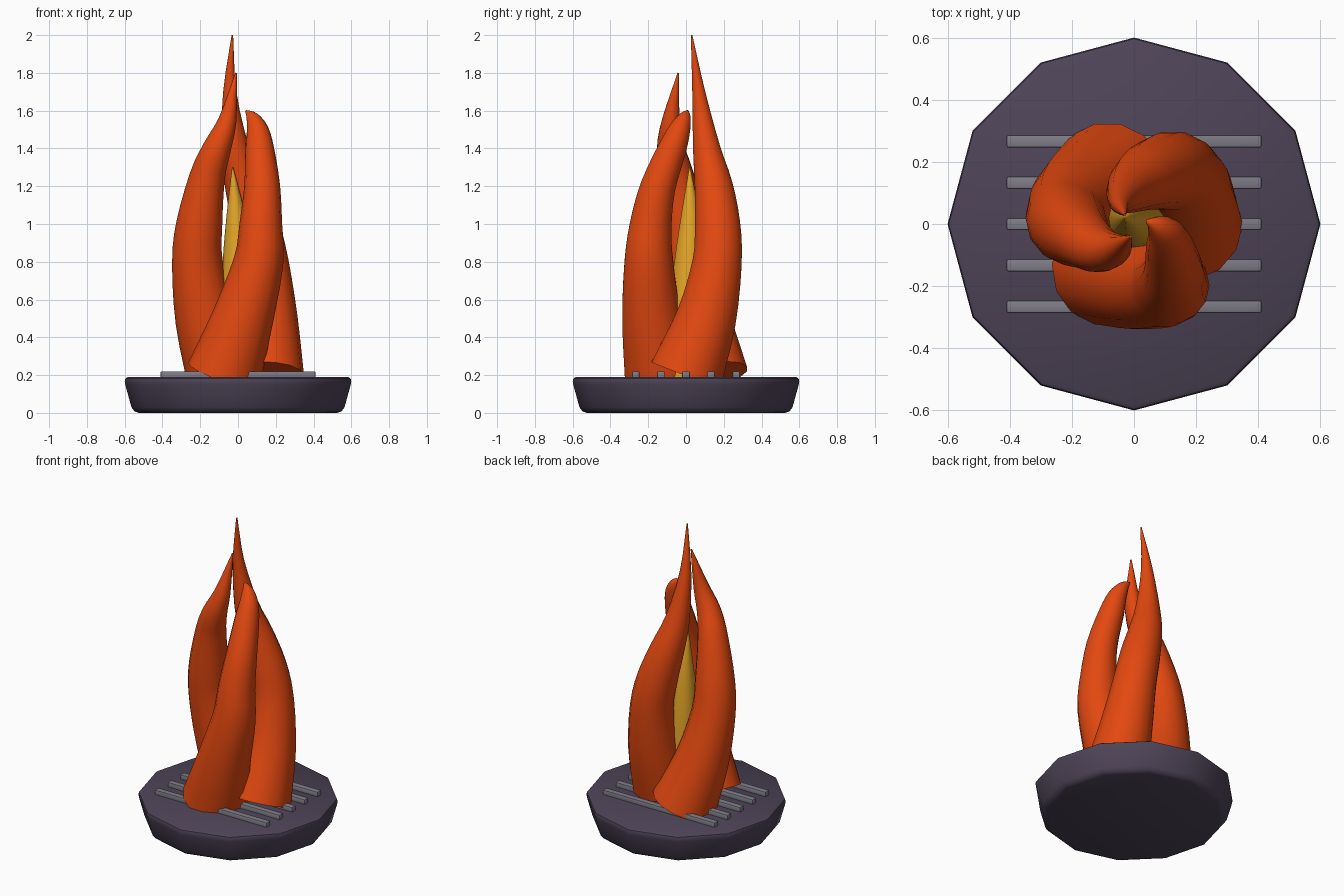
import bpy, bmesh, math
from mathutils import Vector

if "Cube" in bpy.data.objects:
    bpy.data.objects.remove(bpy.data.objects["Cube"])


def material(name, rgb):
    m = bpy.data.materials.new(name)
    m.diffuse_color = (*rgb, 1)
    m.use_nodes = True
    m.node_tree.nodes["Principled BSDF"].inputs["Base Color"].default_value = m.diffuse_color
    return m


ORANGE = material("flame_orange", (0.77, 0.065, 0.005))
YELLOW = material("core_yellow", (0.75, 0.37, 0.02))
STONE = material("dark_stone", (0.075, 0.057, 0.095))
IRON = material("grey_iron", (0.21, 0.2, 0.24))


def finish(name, bm, mat, angle=40):
    bmesh.ops.recalc_face_normals(bm, faces=bm.faces)
    me = bpy.data.meshes.new(name)
    bm.to_mesh(me)
    bm.free()
    ob = bpy.data.objects.new(name, me)
    bpy.context.collection.objects.link(ob)
    me.materials.append(mat)
    bpy.ops.object.select_all(action='DESELECT')
    ob.select_set(True)
    bpy.context.view_layer.objects.active = ob
    bpy.ops.object.shade_smooth_by_angle(angle=math.radians(angle))
    return ob


def skin(bm, rings):
    """Join rings of points into a closed tube."""
    loops = [[bm.verts.new(p) for p in ring] for ring in rings]
    n = len(loops[0])
    for a, b in zip(loops, loops[1:]):
        for i in range(n):
            j = (i + 1) % n
            bm.faces.new((a[i], a[j], b[j], b[i]))
    bm.faces.new(loops[0][::-1])
    bm.faces.new(loops[-1])


def catmull(p, steps):
    """Smooth a list of 4D keys (x, y, z, radius)."""
    q = [2 * p[0] - p[1]] + p + [2 * p[-1] - p[-2]]
    out = []
    for i in range(1, len(q) - 2):
        a, b, c, d = q[i - 1:i + 3]
        for s in range(steps):
            t = s / steps
            out.append(0.5 * (2 * b + (c - a) * t + (2 * a - 5 * b + 4 * c - d) * t * t
                              + (3 * b - a - 3 * c + d) * t ** 3))
    return out + [p[-1]]


def flame(name, keys, turn, mat, sides=14, steps=3):
    """Tapered tube along a spiral; keys are (z, distance from axis, twist, radius)."""
    pts = []
    for z, dist, twist, r in keys:
        a = math.radians(twist + turn)
        pts.append(Vector((dist * math.cos(a), dist * math.sin(a), z, r)))
    pts = catmull(pts, steps)
    rings = []
    for i, p in enumerate(pts):
        tan = (pts[min(i + 1, len(pts) - 1)] - pts[max(i - 1, 0)]).to_3d().normalized()
        u = Vector((0, 1, 0)).cross(tan).normalized()
        v = tan.cross(u)
        rings.append([p.to_3d() + max(p.w, 0.002) * (u * math.cos(k) + v * math.sin(k))
                      for k in (2 * math.pi * s / sides for s in range(sides))])
    bm = bmesh.new()
    skin(bm, rings)
    return finish(name, bm, mat, 60)


# Twelve-sided stone base
profile = [(0.525, 0), (0.548, 0.008), (0.564, 0.03), (0.597, 0.15),
           (0.6, 0.168), (0.596, 0.182), (0.583, 0.19)]
bm = bmesh.new()
skin(bm, [[(r * math.cos(k * math.pi / 6), r * math.sin(k * math.pi / 6), z)
           for k in range(12)] for r, z in profile])
finish("base", bm, STONE)

# Grate bars
for i in range(5):
    bm = bmesh.new()
    bmesh.ops.create_cube(bm, size=1)
    for v in bm.verts:
        v.co = (v.co.x * 0.82, v.co.y * 0.04 + (i - 2) * 0.133, v.co.z * 0.04 + 0.2)
    bmesh.ops.bevel(bm, geom=bm.edges[:], offset=0.006, segments=2,
                    affect='EDGES', profile=0.5)
    finish(f"grate_bar_{i + 1}", bm, IRON)

# Three twisting outer flames
tall = [(0.2, 0.15, 0, 0.2), (0.5, 0.187, 35, 0.163), (0.8, 0.213, 51, 0.133),
        (1.0, 0.19, 61, 0.123), (1.2, 0.15, 77, 0.103), (1.4, 0.11, 98, 0.074),
        (1.7, 0.08, 123, 0.035), (2.0, 0.042, 135, 0.004)]
middle = [(0.2, 0.15, 0, 0.2), (0.5, 0.185, 37, 0.163), (0.8, 0.216, 55, 0.134),
          (1.0, 0.205, 63, 0.122), (1.25, 0.17, 77, 0.094), (1.4, 0.138, 96, 0.075),
          (1.55, 0.097, 115, 0.048), (1.8, 0.042, 136, 0.004)]
short = [(0.2, 0.15, 0, 0.2), (0.5, 0.182, 38, 0.162), (0.8, 0.225, 59, 0.132),
         (1.0, 0.222, 63, 0.113), (1.2, 0.195, 71, 0.095), (1.4, 0.135, 88, 0.076),
         (1.5, 0.108, 102, 0.058), (1.565, 0.075, 115, 0.034), (1.6, 0.042, 134, 0.004)]
flame("tall_flame", tall, 0, ORANGE)
flame("middle_flame", middle, 120, ORANGE)
flame("short_flame", short, 240, ORANGE)

# Yellow inner flame
core = [(0.18, 0.02, 0, 0.11), (0.5, 0.02, 40, 0.11), (0.8, 0.02, 80, 0.085),
        (1.05, 0.025, 115, 0.05), (1.3, 0.035, 145, 0.003)]
flame("inner_flame", core, 0, YELLOW, sides=10)
